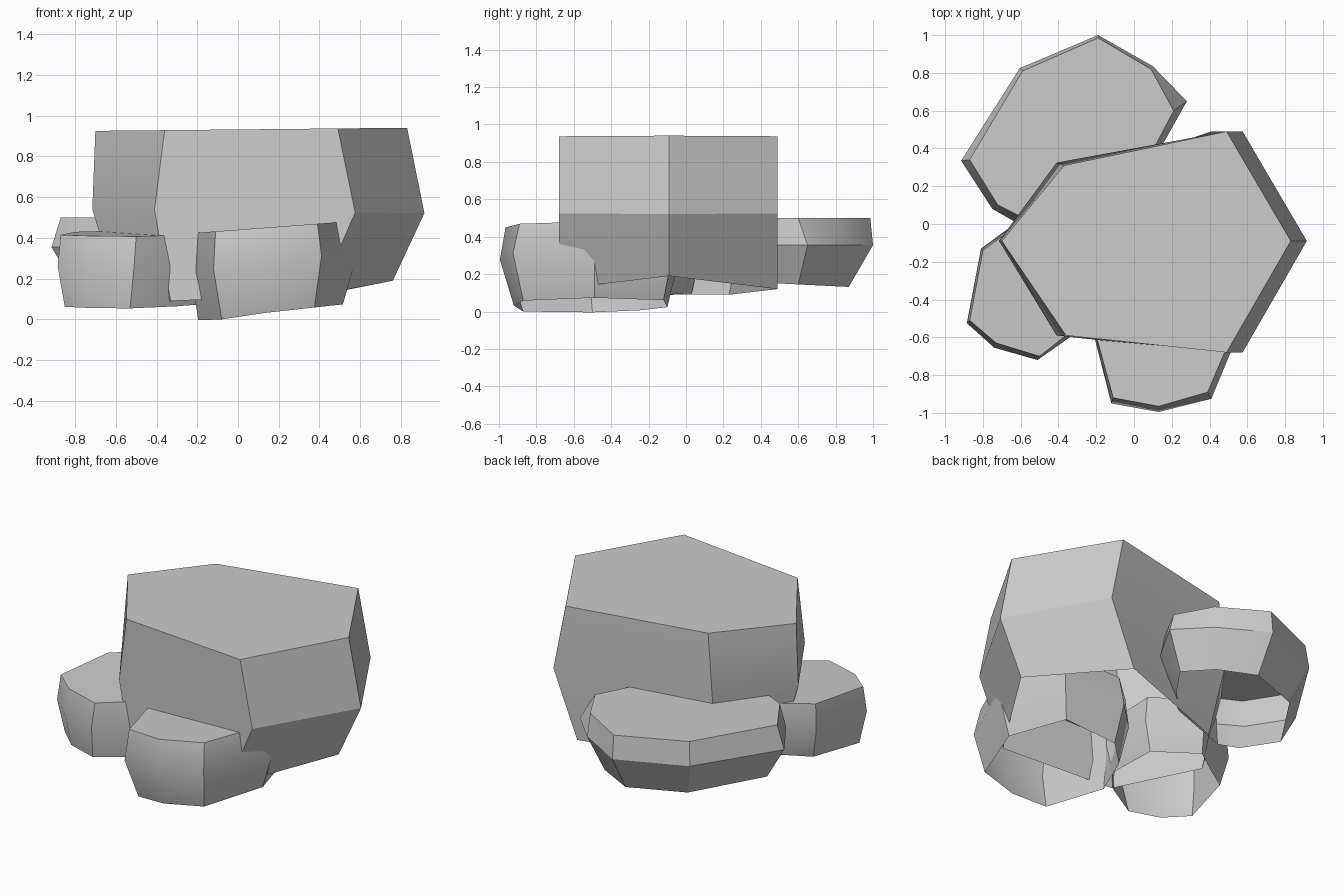
import bpy, bmesh, math


def rock(name, top, mid, low):
    """Faceted boulder: capped top outline, bulging middle, open underside."""
    bm = bmesh.new()
    rings = [[bm.verts.new(p) for p in ring] for ring in (top, mid, low)]
    n = len(top)
    bm.faces.new(rings[0])
    for a, b in zip(rings, rings[1:]):
        for i in range(n):
            j = (i + 1) % n
            bm.faces.new((a[i], b[i], b[j], a[j]))
    bm.normal_update()
    mesh = bpy.data.meshes.new(name)
    bm.to_mesh(mesh)
    bm.free()
    ob = bpy.data.objects.new(name, mesh)
    bpy.context.collection.objects.link(ob)
    bpy.ops.object.select_all(action='DESELECT')
    ob.select_set(True)
    bpy.context.view_layer.objects.active = ob
    bpy.ops.object.shade_smooth_by_angle(angle=math.radians(30))
    return ob


def outline(points, a, b=0.0, c=0.0):
    """Lift a 2D outline onto the plane z = a + b*x + c*y."""
    return [(x, y, a + b * x + c * y) for x, y in points]


# Large main boulder (outlines run counter-clockwise from the left corner)
rock("main_boulder",
     outline([(-.70, -.09), (-.36, -.59), (.49, -.68), (.83, -.09), (.49, .49), (-.37, .31)], .932, .01),
     outline([(-.715, -.09), (-.41, -.59), (.575, -.68), (.915, -.09), (.575, .49), (-.41, .325)], .532, -.012),
     [(-.58, -.09, .09), (-.33, -.59, .09), (.40, -.68, .12), (.76, -.09, .19), (.41, .49, .12), (-.36, .23, .09)])

# Flat boulder at the back left
rock("back_boulder",
     outline([(-.87, .34), (-.72, .10), (-.58, .03), (-.10, .20), (.11, .41), (.21, .60), (.09, .82), (-.19, .985), (-.59, .81)], .5),
     outline([(-.915, .335), (-.75, .08), (-.61, .0), (-.08, .17), (.14, .40), (.28, .65), (.10, .835), (-.19, 1.0), (-.605, .825)], .355),
     outline([(-.80, .34), (-.68, .12), (-.56, .07), (-.14, .23), (.02, .40), (.16, .60), (.03, .76), (-.19, .87), (-.53, .74)], .175, 0, -.05))

# Small boulder at the front left
rock("left_boulder",
     outline([(-.87, -.51), (-.73, -.63), (-.50, -.70), (-.36, -.59), (-.20, -.45), (-.20, -.12), (-.46, .05), (-.65, -.03), (-.80, -.14)], .435, 0, .04),
     outline([(-.885, -.525), (-.74, -.655), (-.51, -.72), (-.34, -.60), (-.17, -.45), (-.17, -.10), (-.46, .07), (-.66, -.02), (-.81, -.13)], .26),
     outline([(-.85, -.50), (-.72, -.62), (-.53, -.68), (-.30, -.55), (-.20, -.43), (-.23, -.13), (-.48, .03), (-.61, -.06), (-.77, -.16)], .1, .01, .06))

# Small boulder at the front
rock("front_boulder",
     outline([(-.22, -.52), (-.11, -.92), (.13, -.965), (.39, -.89), (.56, -.49), (.42, -.10), (.05, -.07), (-.12, -.22)], .44, .075),
     outline([(-.23, -.52), (-.12, -.95), (.13, -.995), (.41, -.925), (.59, -.49), (.45, -.07), (.04, -.04), (-.13, -.20)], .26, .13),
     outline([(-.195, -.50), (-.08, -.87), (.13, -.92), (.375, -.87), (.515, -.49), (.40, -.12), (.06, -.10), (-.09, -.24)], .017, .11))
bpy.data.objects["front_boulder"].data.vertices[17].co.z = 0.0
